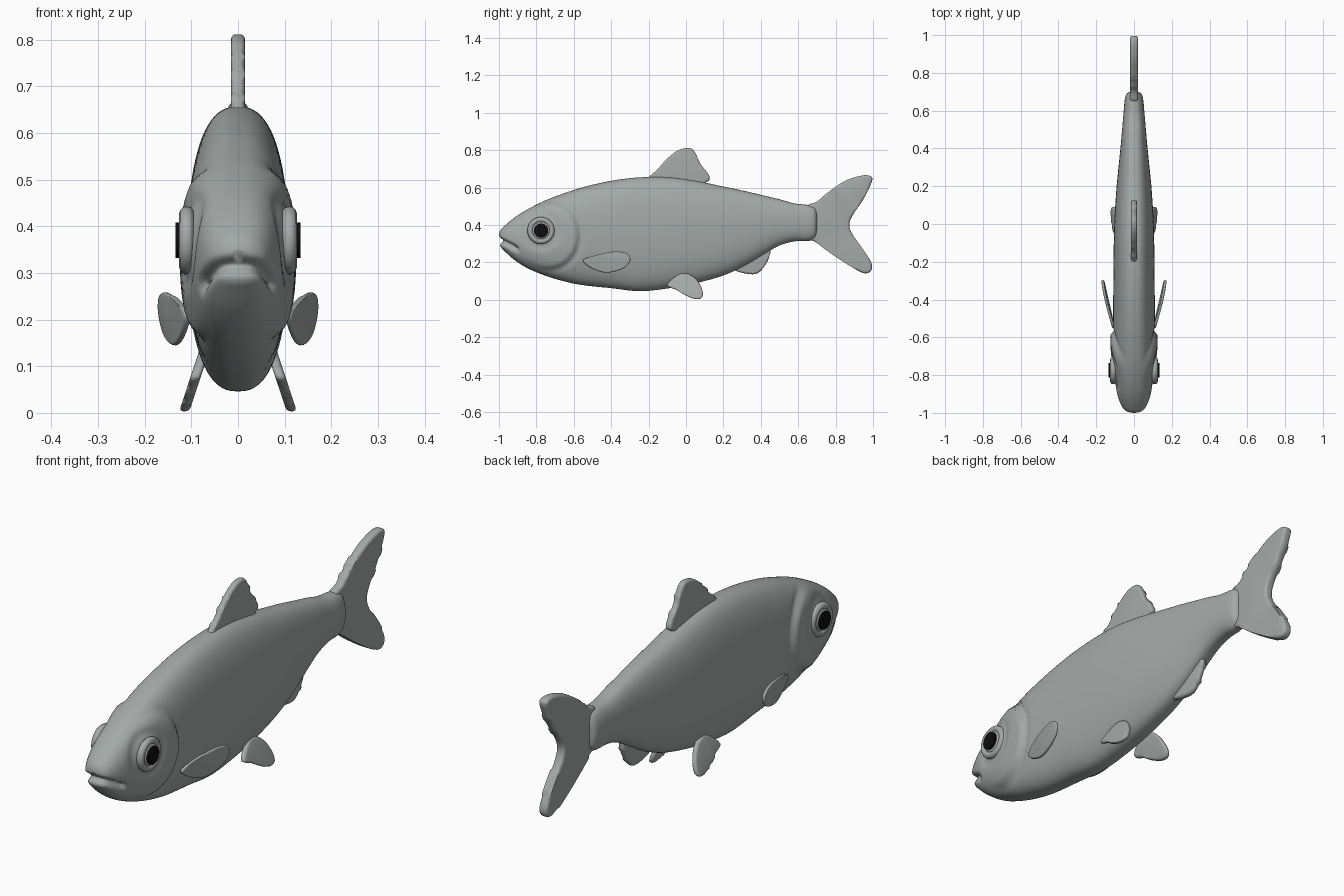
import bpy, bmesh, math
from mathutils import Vector

if "Cube" in bpy.data.objects:
    bpy.data.objects.remove(bpy.data.objects["Cube"])


def make_material(name, color):
    m = bpy.data.materials.new(name)
    m.use_nodes = True
    m.diffuse_color = color
    m.node_tree.nodes["Principled BSDF"].inputs["Base Color"].default_value = color
    return m


GREY = make_material("silver grey", (0.37, 0.4, 0.39, 1))
BLACK = make_material("pupil black", (0.004, 0.004, 0.004, 1))


def finish(bm, name, mat, angle=60):
    bmesh.ops.recalc_face_normals(bm, faces=bm.faces)
    me = bpy.data.meshes.new(name)
    bm.to_mesh(me)
    bm.free()
    ob = bpy.data.objects.new(name, me)
    bpy.context.collection.objects.link(ob)
    me.materials.append(mat)
    bpy.ops.object.select_all(action="DESELECT")
    ob.select_set(True)
    bpy.context.view_layer.objects.active = ob
    bpy.ops.object.shade_smooth_by_angle(angle=math.radians(angle))
    return ob


def spline(points, steps, closed=False):
    """Catmull-Rom curve through the points."""
    n = len(points)
    pts = [Vector(p) for p in points]
    get = (lambda i: pts[i % n]) if closed else (lambda i: pts[max(0, min(n - 1, i))])
    out = []
    for i in range(n if closed else n - 1):
        a, b, c, d = (get(i + k) for k in (-1, 0, 1, 2))
        for s in range(steps):
            t = s / steps
            out.append(0.5 * (2 * b + (c - a) * t + (2 * a - 5 * b + 4 * c - d) * t ** 2
                              + (3 * b - a - 3 * c + d) * t ** 3))
    if not closed:
        out.append(pts[-1])
    return out


def smooth(lo, hi, v):
    t = max(0, min(1, (v - lo) / (hi - lo)))
    return t * t * (3 - 2 * t)


# Body stations: y, belly z, back z, half width
STATIONS = [
    (-1.0, .32, .35, .012), (-.992, .285, .372, .04), (-.97, .26, .395, .062),
    (-.92, .215, .437, .083), (-.85, .17, .482, .098), (-.75, .128, .532, .106),
    (-.65, .098, .57, .11), (-.55, .078, .602, .111), (-.4, .062, .636, .11),
    (-.25, .046, .654, .109), (-.1, .06, .655, .107), (.05, .088, .636, .102),
    (.2, .13, .605, .092), (.32, .185, .58, .08), (.42, .245, .556, .07),
    (.5, .29, .537, .063), (.58, .312, .515, .056), (.65, .314, .507, .05),
    (.685, .325, .497, .042), (.7, .345, .48, .024)]
AROUND = 80


def sculpt(p):
    """Raise the gill cover and press in the mouth line and chin crease."""
    x, y, z = p
    side = 1 if x > 0 else -1
    flank = smooth(.03, .085, abs(x))
    r = math.hypot((y + .745) / .175, (z - .345) / .185)
    lift = .014 * (1 - smooth(.88, 1.02, r)) * smooth(-.9, -.7, y)
    crease = -.006 * math.exp(-((r - 1.06) / .06) ** 2) * smooth(-.75, -.6, y)
    cheek = -.008 * math.exp(-((math.hypot(y + .775, z - .37) - .085) / .02) ** 2)
    x += side * flank * (lift + crease + cheek)
    line = .318 - .5 * (y + 1)
    groove = math.exp(-((z - line) / .014) ** 2) * (1 - smooth(-.93, -.88, y))
    return Vector((x * (1 - .22 * groove), y + .022 * groove, z))


bm = bmesh.new()
rings = []
for y, lo, hi, w in spline(STATIONS, 9):
    mid, half = (lo + hi) / 2, (hi - lo) / 2
    ring = []
    for k in range(AROUND):
        a = 2 * math.pi * k / AROUND
        c, s = math.cos(a), math.sin(a)
        px = w * math.copysign(abs(c) ** .8, c)
        pz = mid + half * math.copysign(abs(s) ** .88, s)
        ring.append(bm.verts.new(sculpt((px, y, pz))))
    rings.append(ring)
for a, b in zip(rings, rings[1:]):
    for k in range(AROUND):
        j = (k + 1) % AROUND
        bm.faces.new((a[k], a[j], b[j], b[k]))
bm.faces.new(rings[0])
bm.faces.new(rings[-1])
finish(bm, "body", GREY)


def fin(name, outline, thick, x_at=lambda y, z: 0, side=1):
    """Rounded plate cut from a side outline, then bent sideways by x_at."""
    bm = bmesh.new()
    pts = spline(outline, 5, closed=True)
    face = bm.faces.new([bm.verts.new((-thick / 2, p.x, p.y)) for p in pts])
    ext = bmesh.ops.extrude_face_region(bm, geom=[face])
    for v in (g for g in ext["geom"] if isinstance(g, bmesh.types.BMVert)):
        v.co.x = thick / 2
    rims = [e for e in bm.edges if abs(e.verts[0].co.x - e.verts[1].co.x) < 1e-5]
    bmesh.ops.bevel(bm, geom=rims, offset=thick * .42, segments=4, profile=.5,
                    affect="EDGES", clamp_overlap=True)
    bmesh.ops.triangulate(bm, faces=[f for f in bm.faces if len(f.verts) > 4])
    for v in bm.verts:
        v.co.x = side * (v.co.x + x_at(v.co.y, v.co.z))
    return finish(bm, name, GREY)


fin("dorsal_fin", [(-.25, .6), (-.2, .655), (-.15, .70), (-.1, .755), (-.04, .8),
                   (.02, .811), (.05, .785), (.075, .73), (.12, .67), (.125, .64),
                   (.1, .62), (.08, .56)], .03)
fin("tail_fin", [(.64, .49), (.7, .525), (.76, .575), (.85, .635), (.94, .664),
                 (.988, .66), (.993, .63), (.95, .54), (.89, .45), (.873, .4),
                 (.89, .35), (.95, .265), (.99, .2), (.992, .16), (.965, .141),
                 (.92, .155), (.83, .21), (.75, .265), (.69, .31), (.64, .34)], .042)
fin("anal_fin", [(.22, .2), (.25, .162), (.32, .14), (.38, .14), (.42, .18),
                 (.445, .23), (.44, .28), (.3, .28)], .028)

# Paired fins and eyes
for label, side in (("left", 1), ("right", -1)):
    fin(label + "_pelvic_fin", [(-.1, .08), (-.05, .052), (0, .022), (.05, .004),
                                (.083, .01), (.09, .04), (.07, .09), (.03, .13),
                                (-.03, .14)], .022,
        lambda y, z: .08 + (.11 - z) * .33, side)
    fin(label + "_pectoral_fin", [(-.55, .208), (-.51, .23), (-.395, .257), (-.32, .25),
                                  (-.297, .212), (-.34, .165), (-.43, .145),
                                  (-.51, .172)], .014,
        lambda y, z: .108 + .25 * (y + .55) - .3 * max(0, y + .45) ** 2 + (z - .2) * .08, side)

    # Eyeball: a flattened dome inside a soft rim
    bm = bmesh.new()
    bmesh.ops.create_uvsphere(bm, u_segments=40, v_segments=20, radius=1)
    for v in bm.verts:
        x, y, z = v.co
        v.co = (side * .1 + .032 * x, -.775 + .058 * y, .37 + .058 * z)
    finish(bm, label + "_eye", GREY)

    bm = bmesh.new()
    rim = []
    for i in range(40):
        a = 2 * math.pi * i / 40
        rim.append([bm.verts.new((side * (.11 + .016 * math.sin(b)),
                                  -.775 + (.058 + .015 * math.cos(b)) * math.cos(a),
                                  .37 + (.058 + .015 * math.cos(b)) * math.sin(a)))
                    for b in (2 * math.pi * j / 12 for j in range(12))])
    for i in range(40):
        a, b = rim[i], rim[(i + 1) % 40]
        for j in range(12):
            k = (j + 1) % 12
            bm.faces.new((a[j], a[k], b[k], b[j]))
    finish(bm, label + "_eye_rim", GREY)

    # Pupil plate
    bm = bmesh.new()
    bmesh.ops.create_cone(bm, cap_ends=True, segments=32, radius1=.038, radius2=.038, depth=.009)
    for v in bm.verts:
        x, y, z = v.co
        v.co = (side * .13 + z, -.775 + x, .37 + y)
    finish(bm, label + "_pupil", BLACK, 30)
